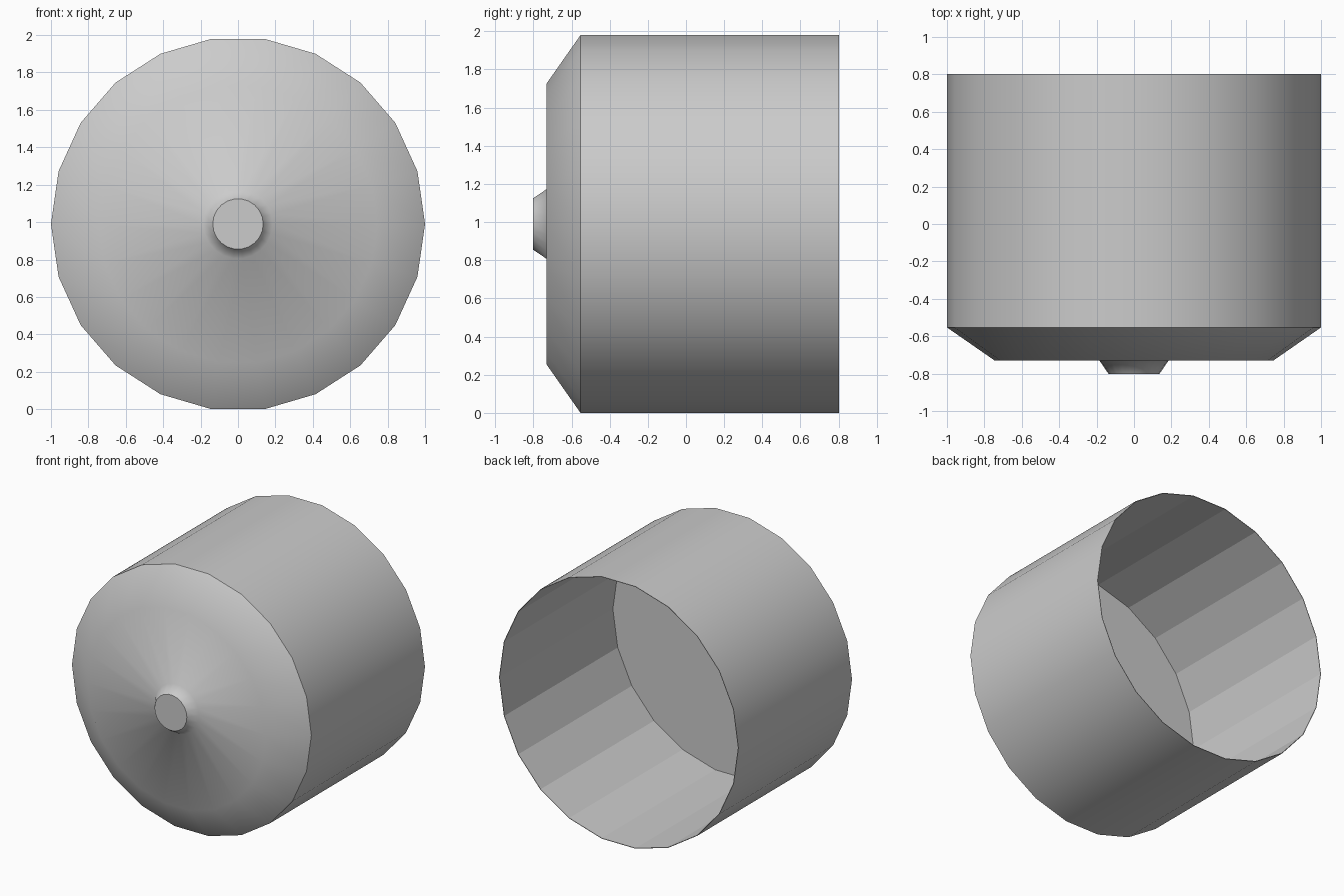
import bpy, bmesh, math

if "Cube" in bpy.data.objects:
    bpy.data.objects.remove(bpy.data.objects["Cube"])

SIDES = 22
CENTRE_Z = 0.99

# Profile as (radius, y), from inner floor to the rim, along the outside to the knob
PROFILE = [(0.996, -0.55), (0.996, 0.803), (1.0, 0.803), (1.0, -0.553),
           (0.745, -0.73), (0.185, -0.73), (0.135, -0.803)]
SMOOTH_BANDS = {2, 3, 4, 5}      # outer wall, bevel, front face, knob side
SHARP_RINGS = {0, 1, 2, 3, 6}    # floor edge, rim, shoulder, knob edge

bm = bmesh.new()


def ring(r, y):
    step = 2 * math.pi / SIDES
    return [bm.verts.new((r * math.cos(i * step), y, CENTRE_Z + r * math.sin(i * step)))
            for i in range(SIDES)]


# Turned shell
rings = [ring(r, y) for r, y in PROFILE]
for k in range(len(rings) - 1):
    a, b = rings[k], rings[k + 1]
    for i in range(SIDES):
        j = (i + 1) % SIDES
        face = bm.faces.new((a[i], a[j], b[j], b[i]))
        face.smooth = k in SMOOTH_BANDS

# Inner floor and knob tip
bm.faces.new(rings[0])
bm.faces.new(rings[-1])
bmesh.ops.recalc_face_normals(bm, faces=bm.faces)

# Crisp edges
for k in SHARP_RINGS:
    for i in range(SIDES):
        bm.edges.get((rings[k][i], rings[k][(i + 1) % SIDES])).smooth = False

mesh = bpy.data.meshes.new("open_cup")
bm.to_mesh(mesh)
bm.free()
cup = bpy.data.objects.new("open_cup", mesh)
bpy.context.collection.objects.link(cup)
